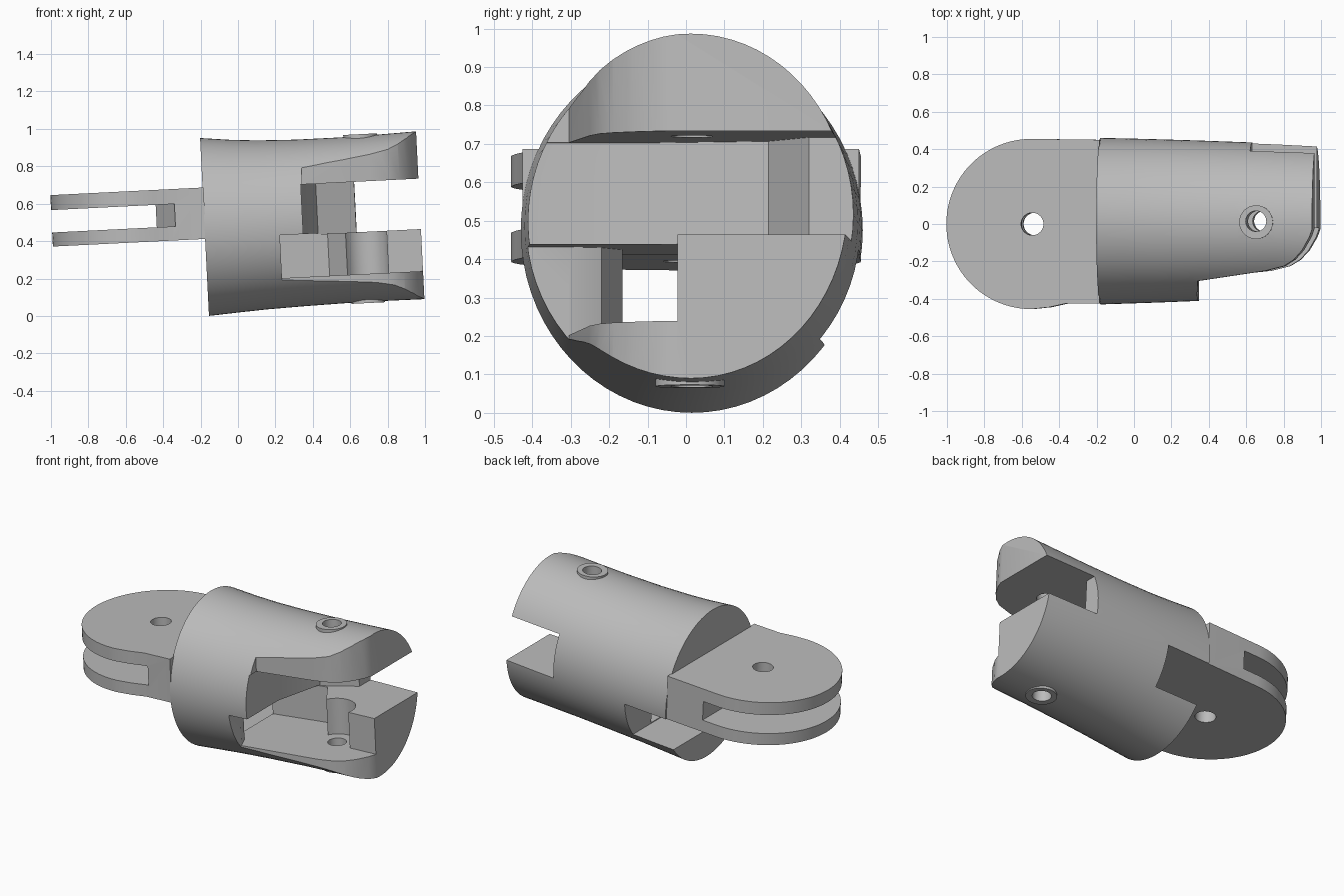
import bpy, bmesh, math
from mathutils import Matrix

cube = bpy.data.objects.get("Cube")
if cube:
    bpy.data.objects.remove(cube, do_unlink=True)

TILT = Matrix.Rotation(-math.atan(0.05), 4, 'Y')

grey = bpy.data.materials.new("plain grey")
grey.use_nodes = True
colour = (0.5, 0.5, 0.5, 1)
grey.diffuse_color = colour
grey.node_tree.nodes["Principled BSDF"].inputs["Base Color"].default_value = colour


def loft(name, rings):
    """Closed solid through a list of equal-length rings."""
    bm = bmesh.new()
    loops = [[bm.verts.new(p) for p in ring] for ring in rings]
    n = len(loops[0])
    for a, b in zip(loops, loops[1:]):
        for i in range(n):
            j = (i + 1) % n
            bm.faces.new((a[i], a[j], b[j], b[i]))
    bm.faces.new(loops[0][::-1])
    bm.faces.new(loops[-1])
    bmesh.ops.recalc_face_normals(bm, faces=bm.faces)
    mesh = bpy.data.meshes.new(name)
    bm.to_mesh(mesh)
    bm.free()
    mesh.materials.append(grey)
    obj = bpy.data.objects.new(name, mesh)
    bpy.context.collection.objects.link(obj)
    return obj


def prism(name, plan, low, high):
    return loft(name, [[(x, y, z) for x, y in plan] for z in (low, high)])


def arc(cx, cy, r, start, end, steps):
    angles = [math.radians(start + (end - start) * i / steps) for i in range(steps + 1)]
    return [(cx + r * math.cos(a), cy + r * math.sin(a)) for a in angles]


def disc(name, cx, cy, r, low, high):
    return prism(name, arc(cx, cy, r, 0, 352.5, 47), low, high)


def combine(target, tool, operation='DIFFERENCE'):
    tool.hide_render = True
    mod = target.modifiers.new("combine", 'BOOLEAN')
    mod.operation = operation
    mod.solver = 'EXACT'
    mod.object = tool
    bpy.context.view_layer.objects.active = target
    bpy.ops.object.modifier_apply(modifier=mod.name)
    bpy.data.objects.remove(tool, do_unlink=True)


def finish(obj):
    obj.data.transform(TILT)
    bpy.ops.object.select_all(action='DESELECT')
    obj.select_set(True)
    bpy.context.view_layer.objects.active = obj
    bpy.ops.object.shade_smooth_by_angle(angle=math.radians(25))


# Barrel: oval tube sections as (x, right y, left y, bottom, top)
sections = [
    (-0.155, -0.43, 0.46, 0.008, 0.96),
    (0.0, -0.425, 0.457, 0.018, 0.943),
    (0.15, -0.42, 0.453, 0.027, 0.932),
    (0.35, -0.412, 0.447, 0.034, 0.926),
    (0.6, -0.405, 0.438, 0.04, 0.926),
    (0.8, -0.4, 0.43, 0.041, 0.931),
    (1.0, -0.395, 0.42, 0.04, 0.938),
]
rings = []
for x, y0, y1, z0, z1 in sections:
    ring = []
    for i in range(72):
        a = math.tau * i / 72
        ring.append((x, (y0 + y1) / 2 + (y1 - y0) / 2 * math.cos(a),
                     (z0 + z1) / 2 + (z1 - z0) / 2 * math.sin(a)))
    rings.append(ring)
barrel = loft("barrel", rings)

# Pin bosses on the two jaws
combine(barrel, disc("pin_boss", 0.7, 0.01, 0.09, 0.034, 0.938), 'UNION')

# Rounded side trim of each jaw
tip = [(0.745, -0.25), (0.845, -0.225), (0.9, -0.19), (0.945, -0.14),
       (0.985, -0.07), (1.01, 0.0), (1.2, 0.0), (1.2, -0.7)]
for start, low, high in ((0.245, -0.1, 0.3), (0.378, 0.6, 1.1)):
    combine(barrel, prism("jaw_trim", [(start, -0.7), (start, -0.305)] + tip, low, high))

# Upper slot, open to the front, the tip and the rear of the back side
combine(barrel, prism("upper_slot", [
    (0.37, -0.7), (0.37, -0.09), (0.45, 0.215), (0.655, 0.32), (0.66, 0.7),
    (1.2, 0.7), (1.2, -0.7)], 0.415, 0.685))

# Lower slot, leaving the stop block beside the pin
combine(barrel, prism("lower_slot", [
    (0.245, -0.7), (0.245, -0.3), (0.21, -0.22), (0.1, -0.165), (0.1, 0.16),
    (0.5, 0.22)] + arc(0.7, 0.01, 0.12, 150, -15, 12)
    + [(0.816, -0.022), (1.2, -0.022), (1.2, -0.7)], 0.19, 0.42))

# Notch under the hinge, open to the back side
combine(barrel, prism("rear_notch", [
    (-0.4, -0.165), (0.14, -0.165), (0.14, 0.7), (-0.4, 0.7)], 0.185, 0.419))

# Pin hole through both jaws
combine(barrel, disc("pin_hole", 0.7, 0.015, 0.055, -0.2, 1.2))
finish(barrel)

# Hinge tongue with round end, fork slot and pin hole
hinge = prism("hinge_tongue", arc(-0.515, 0, 0.455, 90, 270, 48) + [
    (-0.42, -0.445), (-0.33, -0.425), (-0.15, -0.425), (-0.15, 0.45)], 0.42, 0.695)
combine(hinge, prism("fork_slot", [
    (-1.2, -0.7), (-0.31, -0.7), (-0.31, -0.41), (-0.34, -0.35),
    (-0.41, -0.2), (-0.41, 0.7), (-1.2, 0.7)], 0.495, 0.615))
combine(hinge, disc("hinge_hole", -0.51, 0, 0.06, 0.2, 0.9))
finish(hinge)
